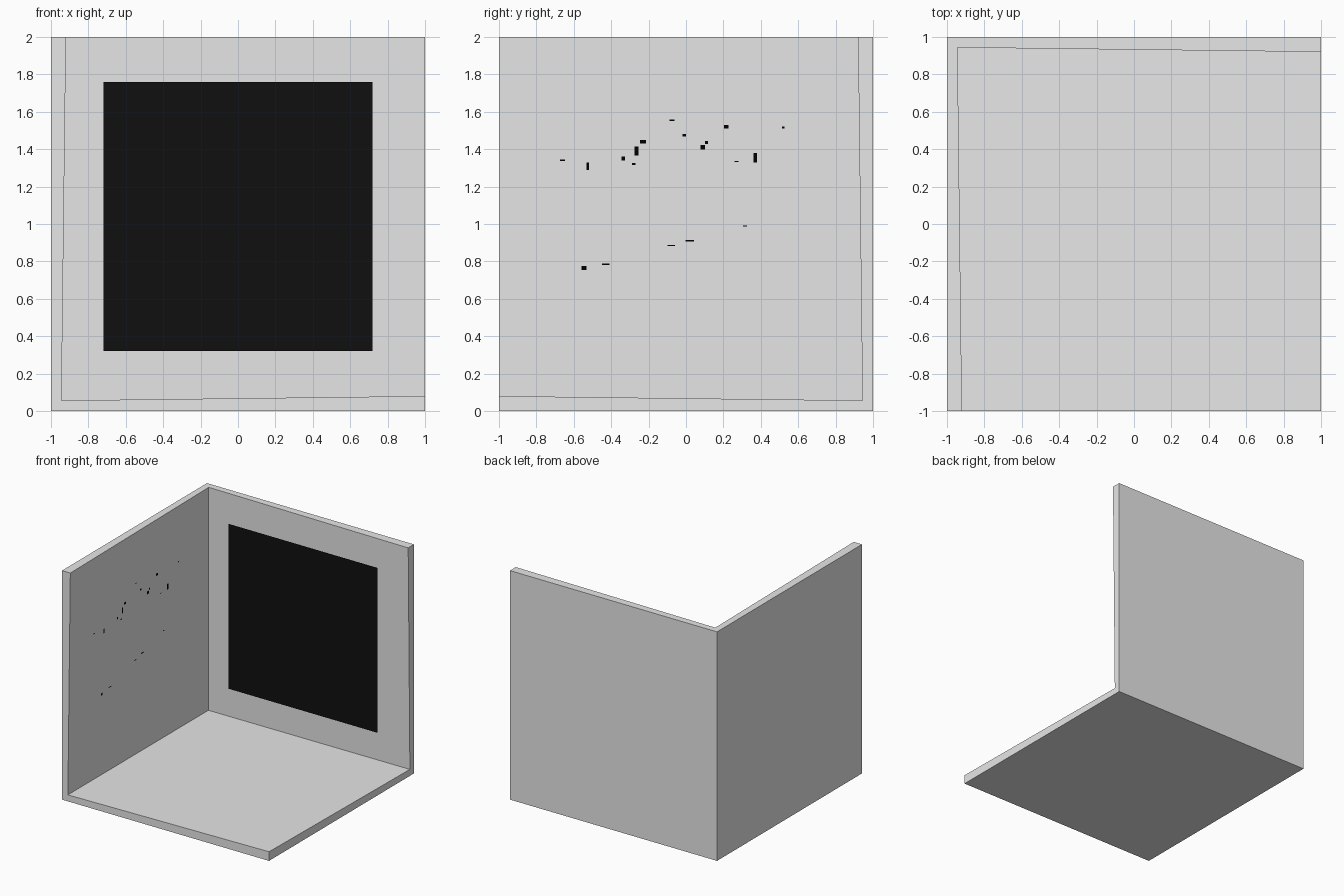
import bpy, bmesh

if "Cube" in bpy.data.objects:
    bpy.data.objects.remove(bpy.data.objects["Cube"])


def material(name, value):
    m = bpy.data.materials.new(name)
    m.diffuse_color = (value, value, value, 1)
    m.use_nodes = True
    m.node_tree.nodes["Principled BSDF"].inputs["Base Color"].default_value = m.diffuse_color
    return m


def add_object(name, bm, mat):
    me = bpy.data.meshes.new(name)
    bm.to_mesh(me)
    bm.free()
    me.materials.append(mat)
    ob = bpy.data.objects.new(name, me)
    bpy.context.collection.objects.link(ob)
    return ob


light_grey = material("light_grey", 0.8)
near_black = material("near_black", 0.005)
black = material("black", 0.0)
T = 0.08  # wall thickness

# Room corner: a cube without its right, front and top faces, thickened inward
bm = bmesh.new()
bmesh.ops.create_cube(bm, size=2)
bmesh.ops.translate(bm, verts=bm.verts, vec=(0, 0, 1))
bm.normal_update()
opened = [f for f in bm.faces if f.normal.x > 0.5 or f.normal.y < -0.5 or f.normal.z > 0.5]
bmesh.ops.delete(bm, geom=opened, context='FACES')
room = add_object("room_corner", bm, light_grey)
solid = room.modifiers.new("thickness", 'SOLIDIFY')
solid.thickness = T
solid.offset = -1
solid.use_even_offset = False

# Black panel hung just in front of the back wall
bm = bmesh.new()
h = 0.72
bm.faces.new([bm.verts.new((x, 0.895, 1.04 + z))
              for x, z in ((-h, -h), (h, -h), (h, h), (-h, h))])
add_object("back_wall_panel", bm, near_black)


# Inner surface of the left wall, which thins towards the inner corner
def wall_x(y, z):
    u, v = (y + 1) / 2, z / 2
    edge, corner = T / 2 ** 0.5, T / 3 ** 0.5
    t = (1 - u) * ((1 - v) * edge + v * T) + u * ((1 - v) * corner + v * edge)
    return -1 + t + 0.004


# Small dark specks on the left wall: y, z, width, height
specks = [
    (-0.66, 1.34, .025, .008), (-0.525, 1.31, .015, .04), (-0.335, 1.35, .018, .02),
    (-0.265, 1.39, .02, .05), (-0.23, 1.44, .03, .018), (-0.28, 1.32, .02, .01),
    (-0.075, 1.555, .025, .006), (-0.01, 1.475, .02, .015), (0.09, 1.41, .025, .025),
    (0.11, 1.435, .015, .015), (0.215, 1.52, .025, .02), (0.37, 1.355, .02, .05),
    (0.52, 1.515, .015, .01), (0.27, 1.335, .02, .005), (-0.545, 0.765, .025, .02),
    (-0.43, 0.785, .04, .006), (-0.08, 0.885, .04, .006), (0.02, 0.91, .045, .008),
    (0.315, 0.99, .02, .006),
]
bm = bmesh.new()
for y, z, w, hgt in specks:
    bm.faces.new([bm.verts.new((wall_x(y, z), y + a * w / 2, z + b * hgt / 2))
                  for a, b in ((-1, -1), (1, -1), (1, 1), (-1, 1))])
add_object("left_wall_specks", bm, black)
